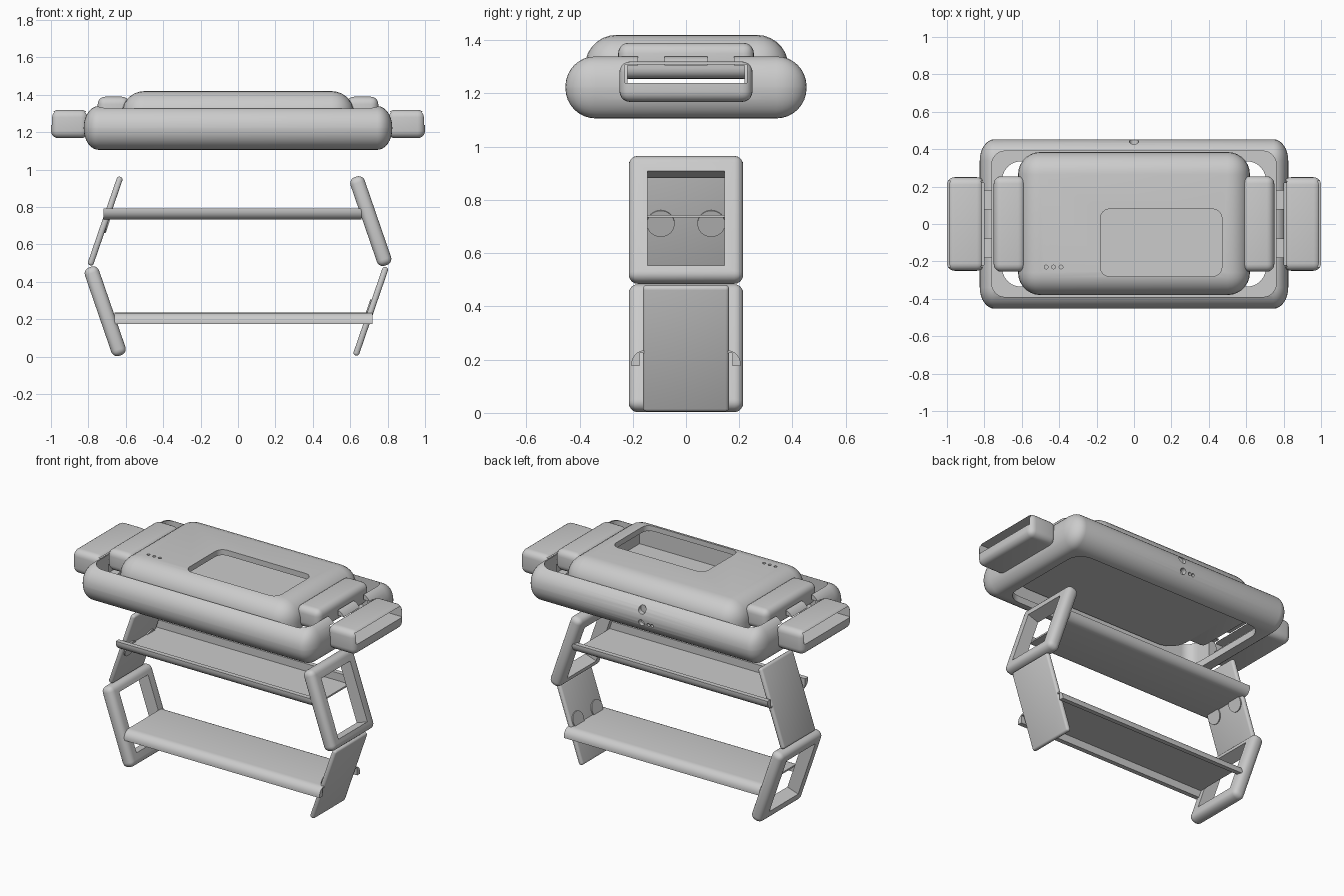
import bpy, bmesh
from math import radians, pi
from mathutils import Matrix

if "Cube" in bpy.data.objects:
    bpy.data.objects.remove(bpy.data.objects["Cube"])


def finish(name, bm):
    me = bpy.data.meshes.new(name)
    bm.to_mesh(me)
    bm.free()
    ob = bpy.data.objects.new(name, me)
    bpy.context.collection.objects.link(ob)
    return ob


def box(name, x0, x1, y0, y1, z0, z1, bevel=0, segs=6, mode="all"):
    """Box between limits with rounded edges: all, vert, top (all but bottom) or long."""
    bm = bmesh.new()
    bmesh.ops.create_cube(bm, size=1)
    for v in bm.verts:
        v.co = ((x0 + x1) / 2 + v.co.x * (x1 - x0),
                (y0 + y1) / 2 + v.co.y * (y1 - y0),
                (z0 + z1) / 2 + v.co.z * (z1 - z0))
    zm = (z0 + z1) / 2

    def picked(e):
        a, b = (v.co for v in e.verts)
        d = b - a
        if mode == "vert":
            return abs(d.z) > 1e-6
        if mode == "top":
            return max(a.z, b.z) > zm
        if mode == "long":
            return abs(d.x) > 1e-6 and a.z > zm
        return True

    if bevel:
        bmesh.ops.bevel(bm, geom=[e for e in bm.edges if picked(e)], offset=bevel,
                        segments=segs, profile=0.5, affect="EDGES", clamp_overlap=True)
    return finish(name, bm)


def disc(name, loc, r, depth, axis="z", sides=24):
    bm = bmesh.new()
    rot = {"z": Matrix(), "y": Matrix.Rotation(pi / 2, 4, "X"),
           "x": Matrix.Rotation(pi / 2, 4, "Y")}[axis]
    bmesh.ops.create_cone(bm, cap_ends=True, segments=sides, radius1=r, radius2=r,
                          depth=depth, matrix=Matrix.Translation(loc) @ rot)
    return finish(name, bm)


def cut(ob, *cutters):
    for c in cutters:
        m = ob.modifiers.new("cut", "BOOLEAN")
        m.operation, m.solver, m.object = "DIFFERENCE", "EXACT", c
        bpy.context.view_layer.update()
        dg = bpy.context.evaluated_depsgraph_get()
        me = bpy.data.meshes.new_from_object(ob.evaluated_get(dg))
        ob.modifiers.clear()
        ob.data = me
        bpy.data.objects.remove(c)
    return ob


# Outer ring of the device, with its ends rounded less deeply than its sides
ring = box("outer_ring", -.825, .825, -.453, .453, 1.106, 1.34, .114, 8)
for v in ring.data.vertices:
    over = abs(v.co.x) - .711
    if over > 0:
        v.co.x = (.745 + over * .70) * (1 if v.co.x > 0 else -1)
    elif over > -1e-4:
        v.co.x = .745 * (1 if v.co.x > 0 else -1)
cut(ring,
    box("c", -.76, .76, -.39, .39, 1.15, 1.6, .07, 6, "vert"),
    box("c", -.705, .705, -.335, .335, 1.0, 1.6, .1, 6, "vert"),
    box("c", -1, 1, -.22, .22, 1.18, 1.305))
for y in (-.13, .13):
    cut(ring, box("c", -1, 1, y - .05, y + .05, 1.29, 1.5))
for x, z, r in ((0, 1.275, .025), (0, 1.195, .02), (-.05, 1.195, .01), (-.075, 1.195, .01)):
    cut(ring, disc("c", (x, .45, z), r, .06, "y"))

# Main body with hollow inside and window on top
body = box("main_body", -.62, .62, -.38, .385, 1.255, 1.42, .12, 7, "top")
cut(body,
    box("c", -.53, .53, -.29, .295, 1.275, 1.385),
    box("c", -.18, .47, -.28, .08, 1.33, 1.6, .05, 6, "vert"))
for x in (-.47, -.43, -.39):
    cut(body, disc("c", (x, -.23, 1.42), .01, .03))

# End grips and inner blocks on both sides
for s, side in ((1, "right"), (-1, "left")):
    def sbox(name, a, b, *rest):
        return box(name, min(s * a, s * b), max(s * a, s * b), *rest)
    grip = sbox("grip_" + side, .80, 1.0, -.25, .25, 1.168, 1.32, .04, 5)
    cut(grip, sbox("c", .7, 1.1, -.23, .23, 1.24, 1.308))
    sbox("inner_block_" + side, .58, .75, -.255, .255, 1.255, 1.39, .04, 5)

# Stand: one module, repeated upside down above itself
flip = Matrix.Translation((0, 0, .484)) @ Matrix.Rotation(pi, 4, "Y") @ Matrix.Translation((0, 0, -.484))
tilt = radians(19)
for level, place in (("lower", Matrix()), ("upper", flip)):
    left = Matrix.Translation((-.71, 0, .243)) @ Matrix.Rotation(-tilt, 4, "Y")
    right = Matrix.Translation((.71, 0, .243)) @ Matrix.Rotation(tilt, 4, "Y")

    # Open frame leg
    frame = box(level + "_frame_leg", -.04, .04, -.215, .215, -.25, .25, .034, 5)
    cut(frame, box("c", -.2, .2, -.145, .145, -.18, .195))
    frame.data.transform(place @ left)

    # Solid panel leg with two round pads on its inner side
    panel = box(level + "_panel_leg", -.016, .016, -.162, .162, -.25, .25, .014, 3)
    panel.data.transform(place @ right)
    for y in (-.095, .095):
        pad = disc(level + "_pad", (-.014, y, .008), .052, .018, "x", 32)
        pad.data.transform(place @ right)

    # Shelf: shallow channel with rounded long edges
    shelf = box(level + "_shelf", -.66, .718, -.205, .205, .176, .235, .05, 6, "long")
    cut(shelf, box("c", -1, 1, -.175, .175, .1, .225))
    shelf.data.transform(place)

# Smooth shading with crisp edges
bpy.ops.object.select_all(action="DESELECT")
for ob in bpy.context.scene.objects:
    ob.select_set(True)
    bpy.context.view_layer.objects.active = ob
bpy.ops.object.shade_smooth_by_angle(angle=radians(30))
